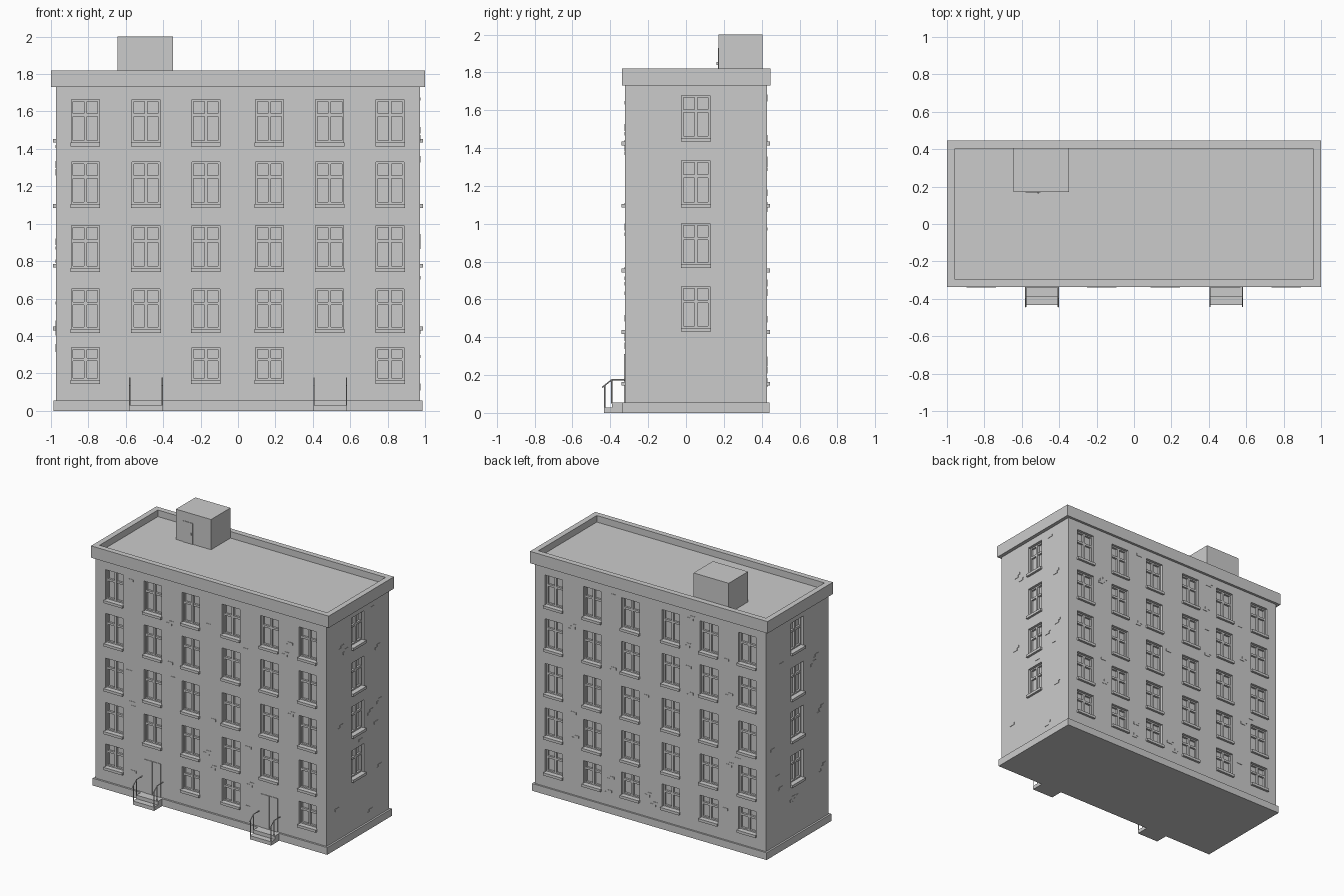
import bpy, bmesh, math, random
from mathutils import Matrix, Vector

if "Cube" in bpy.data.objects:
    bpy.data.objects.remove(bpy.data.objects["Cube"])

random.seed(4)
CY = 0.0525            # centre of the building in y
HX, HY = 0.973, 0.3755  # wall half sizes


def box(bm, x0, x1, y0, y1, z0, z1):
    size = Matrix.Diagonal((x1 - x0, y1 - y0, z1 - z0, 1))
    mid = Matrix.Translation(((x0 + x1) / 2, (y0 + y1) / 2, (z0 + z1) / 2))
    return bmesh.ops.create_cube(bm, size=1, matrix=mid @ size)["verts"]


def finish(name, bm, matrix=None):
    if matrix:
        bm.transform(matrix)
    me = bpy.data.meshes.new(name)
    bm.to_mesh(me)
    bm.free()
    ob = bpy.data.objects.new(name, me)
    bpy.context.collection.objects.link(ob)
    return ob


def bar(bm, a, b, r=0.0035):
    a, b = Vector(a), Vector(b)
    d = b - a
    m = Matrix.Translation((a + b) / 2) @ d.to_track_quat('Z', 'Y').to_matrix().to_4x4()
    bmesh.ops.create_cone(bm, cap_ends=True, segments=6, radius1=r, radius2=r,
                          depth=d.length, matrix=m)


def facade(side, angle, half, dist, cols, rows, skip=(), bricks=20):
    """One wall, built facing -y and then turned into place."""
    M = Matrix.Translation((0, CY, 0)) @ Matrix.Rotation(math.radians(angle), 4, 'Z')
    f, w, rec = -dist, 0.075, 0.035
    holes = [(c - w, c + w, b + 0.02, t) for i, c in enumerate(cols)
             for j, (b, t) in enumerate(rows) if (i, j) not in skip]

    # wall with recessed openings
    xs = sorted([-half, half] + [c + s * w for c in cols for s in (-1, 1)])
    zs = sorted([0.05, 1.74] + [v for b, t in rows for v in (b + 0.02, t)])
    bm = bmesh.new()
    quad = lambda *p: bm.faces.new([bm.verts.new(v) for v in p])
    for x0, x1 in zip(xs, xs[1:]):
        for z0, z1 in zip(zs, zs[1:]):
            y = f
            if (x0, x1, z0, z1) in holes:
                y = f + rec
                quad((x0, f, z0), (x1, f, z0), (x1, y, z0), (x0, y, z0))
                quad((x0, y, z1), (x1, y, z1), (x1, f, z1), (x0, f, z1))
                quad((x0, f, z0), (x0, y, z0), (x0, y, z1), (x0, f, z1))
                quad((x1, y, z0), (x1, f, z0), (x1, f, z1), (x1, y, z1))
            quad((x0, y, z0), (x1, y, z0), (x1, y, z1), (x0, y, z1))
    bmesh.ops.remove_doubles(bm, verts=bm.verts, dist=1e-5)
    bmesh.ops.dissolve_limit(bm, angle_limit=0.01, verts=bm.verts, edges=bm.edges)
    finish(side + "_wall", bm, M)

    # window frames and sills
    fr, si = bmesh.new(), bmesh.new()
    for x0, x1, z0, z1 in holes:
        y0, y1, e = f + 0.02, f + rec, 0.01
        c, tz = (x0 + x1) / 2, z1 - 0.36 * (z1 - z0)
        box(fr, x0, x0 + e, y0, y1, z0, z1)
        box(fr, x1 - e, x1, y0, y1, z0, z1)
        box(fr, x0 + e, x1 - e, y0, y1, z0, z0 + e)
        box(fr, x0 + e, x1 - e, y0, y1, z1 - e, z1)
        box(fr, c - 0.008, c + 0.008, y0 - 0.002, y1, z0 + e, z1 - e)
        box(fr, x0 + e, x1 - e, y0, y1, tz - 0.008, tz + 0.008)
        box(si, x0 - 0.004, x1 + 0.004, f - 0.017, f + rec, z0 - 0.02, z0)
    finish(side + "_window_frames", fr, M)
    finish(side + "_window_sills", si, M)

    # scattered bricks standing slightly proud of the wall
    br = bmesh.new()
    while bricks:
        x, z = random.uniform(-half + 0.04, half - 0.08), random.uniform(0.1, 1.68)
        near = any(a - 0.09 < x < b + 0.03 and c - 0.07 < z < d + 0.03 for a, b, c, d in holes)
        door = skip and abs(abs(x + 0.02) - 0.49) < 0.15 and z < 0.36
        if near or door:
            continue
        box(br, x, x + 0.045, f - 0.003, f + 0.002, z, z + 0.018)
        if random.random() < 0.5:
            box(br, x + 0.022, x + 0.06, f - 0.003, f + 0.002, z + 0.018, z + 0.036)
        bricks -= 1
    finish(side + "_bricks", br, M)


# walls
COLS = [-0.816, -0.492, -0.172, 0.168, 0.49, 0.813]
ROWS = [(0.144, 0.337), (0.417, 0.652), (0.743, 0.99), (1.085, 1.33), (1.414, 1.663)]
SIDE = [(0.43, 0.667), (0.765, 1.0), (1.085, 1.333), (1.434, 1.677)]
facade("front", 0, HX, HY, COLS, ROWS, skip={(1, 0), (4, 0)})
facade("right", 90, HY, HX, [0.0], SIDE, bricks=12)
facade("back", 180, HX, HY, [-c for c in reversed(COLS)], ROWS)
facade("left", 270, HY, HX, [0.0], SIDE, bricks=12)

# plinth
bm = bmesh.new()
box(bm, -0.987, 0.987, -0.337, 0.441, 0, 0.055)
finish("plinth", bm)

# roof slab with sunken deck inside the parapet
bm = bmesh.new()
box(bm, -1, 1, -0.338, 0.447, 1.73, 1.82)
top = max(bm.faces, key=lambda q: q.calc_center_median().z)
bmesh.ops.inset_region(bm, faces=[top], thickness=0.042, use_even_offset=True)
deck = bmesh.ops.extrude_face_region(bm, geom=[top])["geom"]
bmesh.ops.delete(bm, geom=[top], context='FACES_ONLY') if top.is_valid else None
bmesh.ops.translate(bm, vec=(0, 0, -0.05), verts=[g for g in deck if isinstance(g, bmesh.types.BMVert)])
bmesh.ops.recalc_face_normals(bm, faces=bm.faces)
finish("roof_parapet", bm)

# roof access hut and its door
bm = bmesh.new()
box(bm, -0.643, -0.347, 0.172, 0.405, 1.76, 2.0)
finish("roof_hut", bm)
bm = bmesh.new()
box(bm, -0.58, -0.50, 0.168, 0.174, 1.77, 1.93)
box(bm, -0.515, -0.508, 0.162, 0.17, 1.84, 1.855)
finish("roof_hut_door", bm)

# entrances: double doors, steps and handrails
for name, c in (("left", -0.492), ("right", 0.493)):
    bm = bmesh.new()
    for s in (-1, 1):
        a, b = sorted((c + s * 0.002, c + s * 0.07))
        box(bm, a, b, -0.327, -0.32, 0.055, 0.31)
    finish(name + "_entrance_doors", bm)

    bm = bmesh.new()
    box(bm, c - 0.09, c + 0.09, -0.39, -0.33, 0, 0.055)
    box(bm, c - 0.09, c + 0.09, -0.434, -0.39, 0, 0.028)
    finish(name + "_entrance_steps", bm)

    bm = bmesh.new()
    for x in (c - 0.087, c + 0.087):
        bar(bm, (x, -0.43, 0.02), (x, -0.43, 0.147))
        bar(bm, (x, -0.393, 0.05), (x, -0.393, 0.175))
        bar(bm, (x, -0.443, 0.135), (x, -0.393, 0.175))
        bar(bm, (x, -0.393, 0.175), (x, -0.322, 0.175))
    finish(name + "_entrance_handrails", bm)
